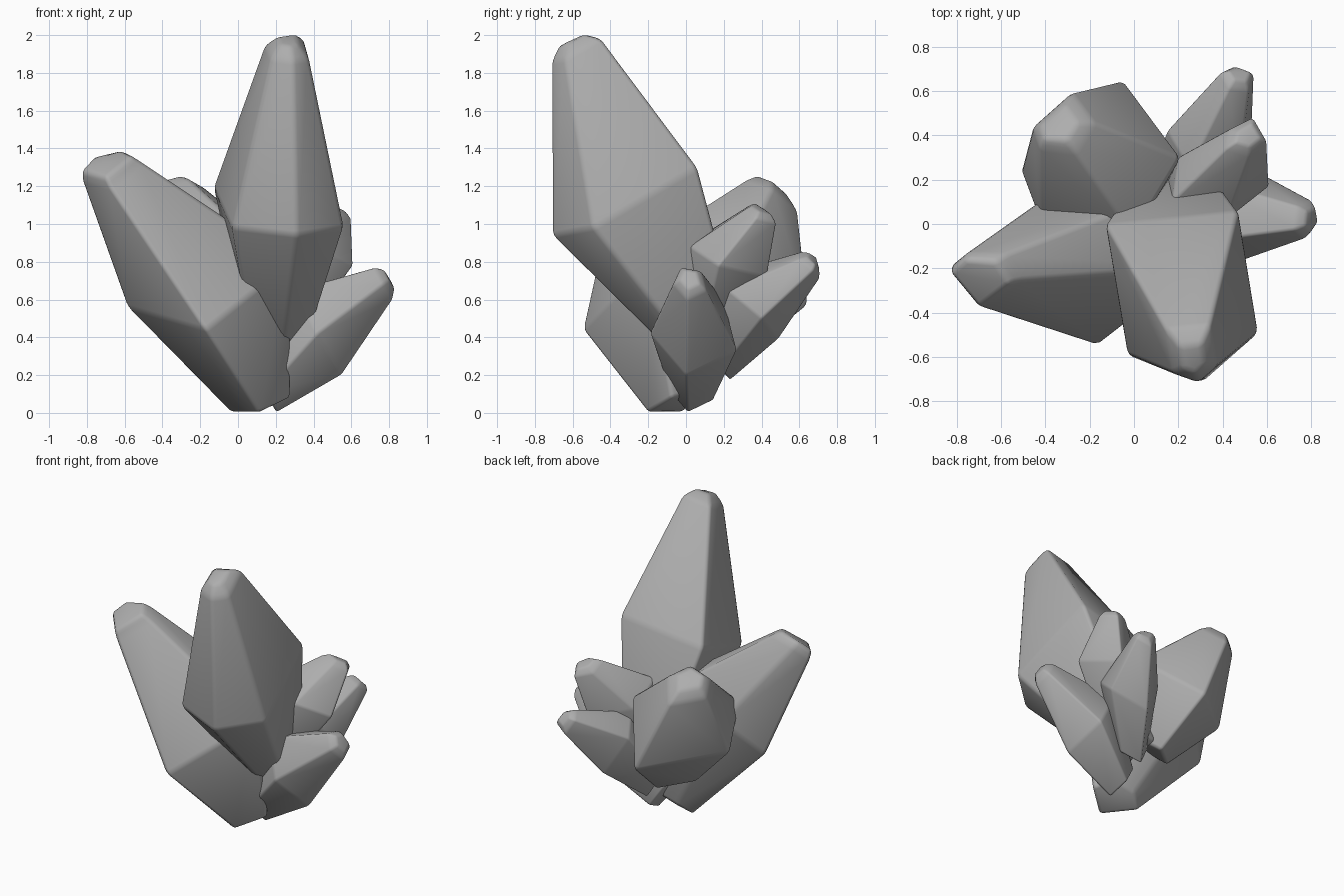
import bpy
import bmesh
from mathutils import Vector

if "Cube" in bpy.data.objects:
    bpy.data.objects.remove(bpy.data.objects["Cube"], do_unlink=True)

# Plain grey stone
stone = bpy.data.materials.new("grey_stone")
stone.use_nodes = True
grey = (0.42, 0.42, 0.42, 1)
stone.diffuse_color = grey
stone.node_tree.nodes["Principled BSDF"].inputs["Base Color"].default_value = grey


def crystal(name, belly, foot, foot_scale, tip, tip_scale, cap_offset, cap_scale=0.6):
    """Five-sided shard. The belly corners give its uneven cross-section,
    which is shrunk towards the foot and the shoulder, then capped."""
    corners = [Vector(c) for c in belly]
    foot, tip = Vector(foot), Vector(tip)
    middle = sum(corners, Vector()) / len(corners)
    spokes = [c - middle for c in corners]
    radius = sum(s.length for s in spokes) / len(spokes)
    levels = [(foot, foot_scale), (middle, 1), (tip, tip_scale),
              (tip + Vector(cap_offset), tip_scale * cap_scale)]

    bm = bmesh.new()
    rings = []
    for centre, scale in levels:
        ring = []
        for spoke in spokes:
            p = centre + spoke * scale
            p.z = max(p.z, 0)
            ring.append(bm.verts.new(p))
        rings.append(ring)
    count = len(spokes)
    for low, high in zip(rings, rings[1:]):
        for i in range(count):
            j = (i + 1) % count
            bm.faces.new((low[i], low[j], high[j], high[i]))
    bm.faces.new(rings[0][::-1])
    bm.faces.new(rings[-1])
    bmesh.ops.recalc_face_normals(bm, faces=bm.faces)
    for f in bm.faces:
        f.smooth = True

    mesh = bpy.data.meshes.new(name)
    bm.to_mesh(mesh)
    bm.free()
    mesh.materials.append(stone)
    obj = bpy.data.objects.new(name, mesh)
    bpy.context.collection.objects.link(obj)
    # Softened ridges
    bevel = obj.modifiers.new("soft_ridges", 'BEVEL')
    bevel.width = 0.05 * radius
    bevel.segments = 2
    bevel.limit_method = 'NONE'


# Tall shard leaning to the front
crystal("front_crystal",
        [(-0.03, -0.59, 0.98), (0.31, -0.71, 0.94), (0.56, -0.49, 0.98),
         (0.47, 0.06, 1.3), (-0.13, 0, 1.2)],
        (0.2, 0.14, 0.3), 0.4, (0.265, -0.59, 1.91), 0.34, (0, -0.02, 0.06), 0.5)
# Broad shard leaning right, carrying the foot of the cluster
crystal("right_crystal",
        [(-0.17, -0.55, 0.44), (0.28, -0.2, 0.8), (0.08, 0.12, 0.9),
         (-0.37, 0.14, 0.8), (-0.59, -0.04, 0.56)],
        (0.12, -0.04, 0.04), 0.37, (-0.67, -0.22, 1.29), 0.37,
        (-0.025, -0.02, 0.04), 0.82)
# Stout shard at the back
crystal("back_crystal",
        [(-0.51, 0.24, 0.66), (-0.05, 0.65, 0.57), (0.21, 0.3, 0.88),
         (0, -0.05, 1), (-0.42, 0, 0.9)],
        (-0.02, 0.12, 0.38), 0.42, (-0.32, 0.43, 1.16), 0.39, (-0.02, 0.01, 0.05))
# Three small shards on the left side
crystal("left_crystal",
        [(0.55, 0, 0.2), (0.5, 0.27, 0.33), (0.33, 0.2, 0.6),
         (0.3, -0.08, 0.65), (0.42, -0.19, 0.42)],
        (0.14, 0.03, 0.12), 0.5, (0.77, 0.02, 0.69), 0.38, (0.03, 0, 0.02))
crystal("left_upper_crystal",
        [(0.61, 0.17, 0.78), (0.46, 0.43, 0.72), (0.2, 0.3, 0.8),
         (0.17, 0.1, 0.95), (0.42, 0.02, 0.88)],
        (0.2, 0.1, 0.42), 0.55, (0.5, 0.385, 1.05), 0.42, (0.01, 0.01, 0.03))
crystal("left_back_crystal",
        [(0.3, 0.49, 0.39), (0.53, 0.4, 0.5), (0.47, 0.22, 0.65),
         (0.25, 0.25, 0.75), (0.15, 0.42, 0.65)],
        (0.16, 0.16, 0.28), 0.55, (0.465, 0.655, 0.79), 0.4, (0.01, 0.02, 0.02))
